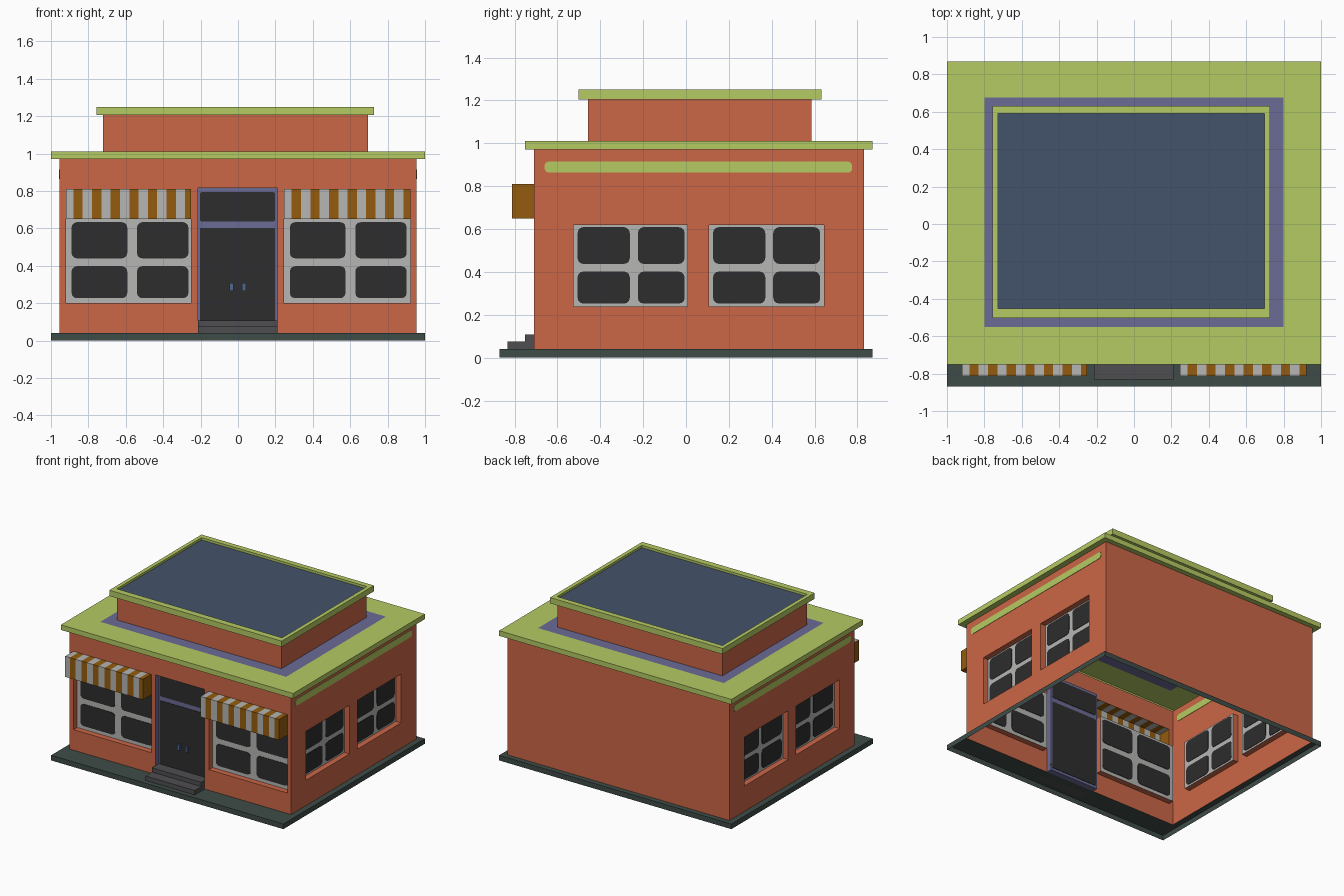
import bpy, math
from mathutils import Vector

if "Cube" in bpy.data.objects:
    bpy.data.objects.remove(bpy.data.objects["Cube"])


def material(name, r, g, b):
    lin = [(c / 255 / 12.92) if c < 10 else ((c / 255 + 0.055) / 1.055) ** 2.4 for c in (r, g, b)]
    m = bpy.data.materials.new(name)
    m.diffuse_color = (*lin, 1)
    m.use_nodes = True
    m.node_tree.nodes["Principled BSDF"].inputs["Base Color"].default_value = m.diffuse_color
    return m


MATS = {n: material(n, *c) for n, c in {
    "orange": (203, 103, 71), "green": (182, 203, 100), "purple": (107, 107, 150),
    "navy": (68, 83, 107), "grey": (182, 182, 180), "brown": (148, 92, 14),
    "glass": (45, 45, 46), "slab": (63, 76, 71), "stone": (78, 77, 80),
    "steel_blue": (78, 103, 145)}.items()}


class Part:
    """Collects polygons, each turned to face a hint direction."""
    def __init__(self, name):
        self.name, self.v, self.f, self.m = name, [], [], []

    def face(self, pts, hint, mat):
        pts = [Vector(p) for p in pts]
        n = sum(((pts[i] - pts[0]).cross(pts[i + 1] - pts[0])
                 for i in range(1, len(pts) - 1)), Vector())
        if n.dot(Vector(hint)) < 0:
            pts.reverse()
        k = len(self.v)
        self.v += pts
        self.f.append(list(range(k, k + len(pts))))
        self.m.append(mat)

    def ring(self, o, i, z, up, mat):
        """Flat frame between rectangles (x0, x1, y0, y1)."""
        A, B = corners(o), corners(i)
        for k in range(4):
            j = (k + 1) % 4
            self.face([(*A[k], z), (*A[j], z), (*B[j], z), (*B[k], z)], (0, 0, up), mat)

    def sides(self, r, z0, z1, mat, out=1):
        A = corners(r)
        for k, h in enumerate([(0, -1, 0), (1, 0, 0), (0, 1, 0), (-1, 0, 0)]):
            a, b = A[k], A[(k + 1) % 4]
            self.face([(*a, z0), (*b, z0), (*b, z1), (*a, z1)], Vector(h) * out, mat)

    def plane(self, r, z, up, mat):
        self.face([(*c, z) for c in corners(r)], (0, 0, up), mat)

    def box(self, r, z0, z1, mat):
        self.sides(r, z0, z1, mat)
        self.plane(r, z1, 1, mat)
        self.plane(r, z0, -1, mat)

    def build(self):
        me = bpy.data.meshes.new(self.name)
        me.from_pydata(self.v, [], self.f)
        names = list(dict.fromkeys(self.m))
        for n in names:
            me.materials.append(MATS[n])
        for p, n in zip(me.polygons, self.m):
            p.material_index = names.index(n)
        ob = bpy.data.objects.new(self.name, me)
        bpy.context.collection.objects.link(ob)


def corners(r):
    return [(r[0], r[2]), (r[1], r[2]), (r[1], r[3]), (r[0], r[3])]


# Wall frames: (u along wall, v height, d depth inwards) -> point
WX, Y0, Y1 = 0.955, -0.71, 0.83
def front(u, v, d=0): return Vector((u, Y0 + d, v))
def right(u, v, d=0): return Vector((WX - d, u, v))
def left(u, v, d=0): return Vector((-WX + d, u, v))


def wall(part, P, u0, u1, holes):
    """Wall sheet cut into cells, leaving out the holes."""
    us = sorted({u0, u1, *[h[0] for h in holes], *[h[1] for h in holes]})
    vs = sorted({0.04, 0.97, *[h[2] for h in holes], *[h[3] for h in holes]})
    out = P(0, 0, -1) - P(0, 0)
    for a, b in zip(us, us[1:]):
        for c, d in zip(vs, vs[1:]):
            mu, mv = (a + b) / 2, (c + d) / 2
            if not any(h[0] < mu < h[1] and h[2] < mv < h[3] for h in holes):
                part.face([P(a, c), P(b, c), P(b, d), P(a, d)], out, "orange")


def recess(part, P, h, depth, reveal, back):
    A = corners(h)
    mid = P((h[0] + h[1]) / 2, (h[2] + h[3]) / 2)
    for k in range(4):
        a, b = A[k], A[(k + 1) % 4]
        part.face([P(*a), P(*b), P(*b, depth), P(*a, depth)], mid - (P(*a) + P(*b)) / 2, reveal)
    part.face([P(*c, depth) for c in A], P(0, 0, -1) - P(0, 0), back)


def plate(part, P, h, depth, rad, mat, t=0.003):
    """Thin rounded plate straddling a sheet, seen from both sides."""
    pts = []
    for k, (x, y) in enumerate([(h[1] - rad, h[3] - rad), (h[0] + rad, h[3] - rad),
                                (h[0] + rad, h[2] + rad), (h[1] - rad, h[2] + rad)]):
        for s in range(4):
            a = math.pi / 2 * (k + s / 3)
            pts.append((x + rad * math.cos(a), y + rad * math.sin(a)))
    out = P(0, 0, -1) - P(0, 0)
    part.face([P(*p, depth - t) for p in pts], out, mat)
    part.face([P(*p, depth + t) for p in pts], -out, mat)
    c = P((h[0] + h[1]) / 2, (h[2] + h[3]) / 2, depth)
    for p, q in zip(pts, pts[1:] + pts[:1]):
        quad = [P(*p, depth - t), P(*q, depth - t), P(*q, depth + t), P(*p, depth + t)]
        part.face(quad, sum(quad, Vector()) / 4 - c, mat)


# Ground slab, open underneath
WALL = (-WX, WX, Y0, Y1)
p = Part("ground_slab")
BASE = (-1, 1, -0.87, 0.87)
p.sides(BASE, 0, 0.04, "slab")
p.ring(BASE, WALL, 0.04, 1, "slab")
p.build()

# Walls with window, awning and door openings
DEPTH = 0.045
front_win = [(-0.92, -0.25, 0.2, 0.65), (0.247, 0.922, 0.2, 0.65)]
awnings = [(h[0], h[1], 0.65, 0.81) for h in front_win]
side_win = [(-0.525, 0.008, 0.238, 0.618), (0.107, 0.643, 0.238, 0.618)]
door = (-0.215, 0.21, 0.04, 0.815)
p = Part("walls")
wall(p, front, -WX, WX, front_win + awnings + [door])
wall(p, right, Y0, Y1, side_win)
wall(p, left, Y0, Y1, side_win)
p.face([(-WX, Y1, 0.04), (WX, Y1, 0.04), (WX, Y1, 0.97), (-WX, Y1, 0.97)], (0, 1, 0), "orange")
p.build()

# Windows: recessed grey frame with four rounded panes
def window(name, P, h, us, vs):
    w = Part(name)
    recess(w, P, h, DEPTH, "orange", "grey")
    for a, b in us:
        for c, d in vs:
            plate(w, P, (h[0] + a, h[0] + b, c, d), DEPTH, 0.028, "glass")
    w.build()

for i, h in enumerate(front_win):
    window(f"front_window_{i}", front, h, [(0.03, 0.328), (0.38, 0.655)],
           [(0.227, 0.398), (0.44, 0.633)])
for n, P in (("right", right), ("left", left)):
    for i, h in enumerate(side_win):
        window(f"{n}_window_{i}", P, h, [(0.019, 0.263), (0.3, 0.519)],
               [(0.252, 0.402), (0.437, 0.609)])
    # Rounded band under the eaves
    p = Part(f"{n}_band")
    plate(p, P, (-0.66, 0.775, 0.863, 0.915), 0, 0.02, "green")
    p.build()

# Striped awnings, open at the back
for i, h in enumerate(awnings):
    p = Part(f"awning_{i}")
    x0, x1, z0, z1 = h
    ya = -0.812
    xs = [x0] + [x0 + 0.04 + 0.0498 * k for k in range(13)] + [x1]
    for k, (a, b) in enumerate(zip(xs, xs[1:])):
        m = "brown" if k % 2 else "grey"
        p.face([(a, ya, z0), (b, ya, z0), (b, ya, z1), (a, ya, z1)], (0, -1, 0), m)
        for z, up in ((z0, -1), (z1, 1)):
            p.plane((a, b, ya, Y0), z, up, m)
    for x, s in ((x0, -1), (x1, 1)):
        p.face([(x, ya, z0), (x, Y0, z0), (x, Y0, z1), (x, ya, z1)], (s, 0, 0), "brown")
    p.build()

# Door: recessed purple frame, dark door, transom and handles
p = Part("door")
recess(p, front, door, DEPTH, "purple", "purple")
plate(p, front, (-0.204, 0.199, 0.06, 0.602), DEPTH, 0.008, "glass")
plate(p, front, (-0.204, 0.199, 0.636, 0.794), DEPTH, 0.012, "glass")
p.build()
p = Part("door_handles")
for x in (-0.035, 0.032):
    p.box((x - 0.01, x + 0.01, Y0 + DEPTH - 0.02, Y0 + DEPTH), 0.265, 0.308, "steel_blue")
p.build()

# Entrance steps
p = Part("steps")
p.box((-0.215, 0.21, -0.832, Y0), 0.04, 0.075, "stone")
p.box((-0.215, 0.21, -0.752, Y0 + DEPTH), 0.075, 0.108, "stone")
p.build()

# Main roof with purple border around the upper block
EAVES = (-1, 1, -0.75, 0.87)
BORDER = (-0.8, 0.8, -0.55, 0.677)
BLOCK = (-0.722, 0.695, -0.457, 0.585)
p = Part("roof")
p.ring(EAVES, WALL, 0.97, -1, "green")
p.sides(EAVES, 0.97, 1.01, "green")
p.ring(EAVES, BORDER, 1.01, 1, "green")
p.ring(BORDER, BLOCK, 1.01, 1, "purple")
p.build()

# Upper block
p = Part("upper_block")
p.sides(BLOCK, 1.01, 1.205, "orange")
p.build()

# Cap with sunken top
CAP = (-0.757, 0.728, -0.502, 0.632)
INNER = (-0.727, 0.697, -0.453, 0.59)
p = Part("roof_cap")
p.ring(CAP, BLOCK, 1.205, -1, "green")
p.sides(CAP, 1.205, 1.25, "green")
p.ring(CAP, INNER, 1.25, 1, "green")
p.sides(INNER, 1.232, 1.25, "green", -1)
p.plane(INNER, 1.232, 1, "navy")
p.build()
